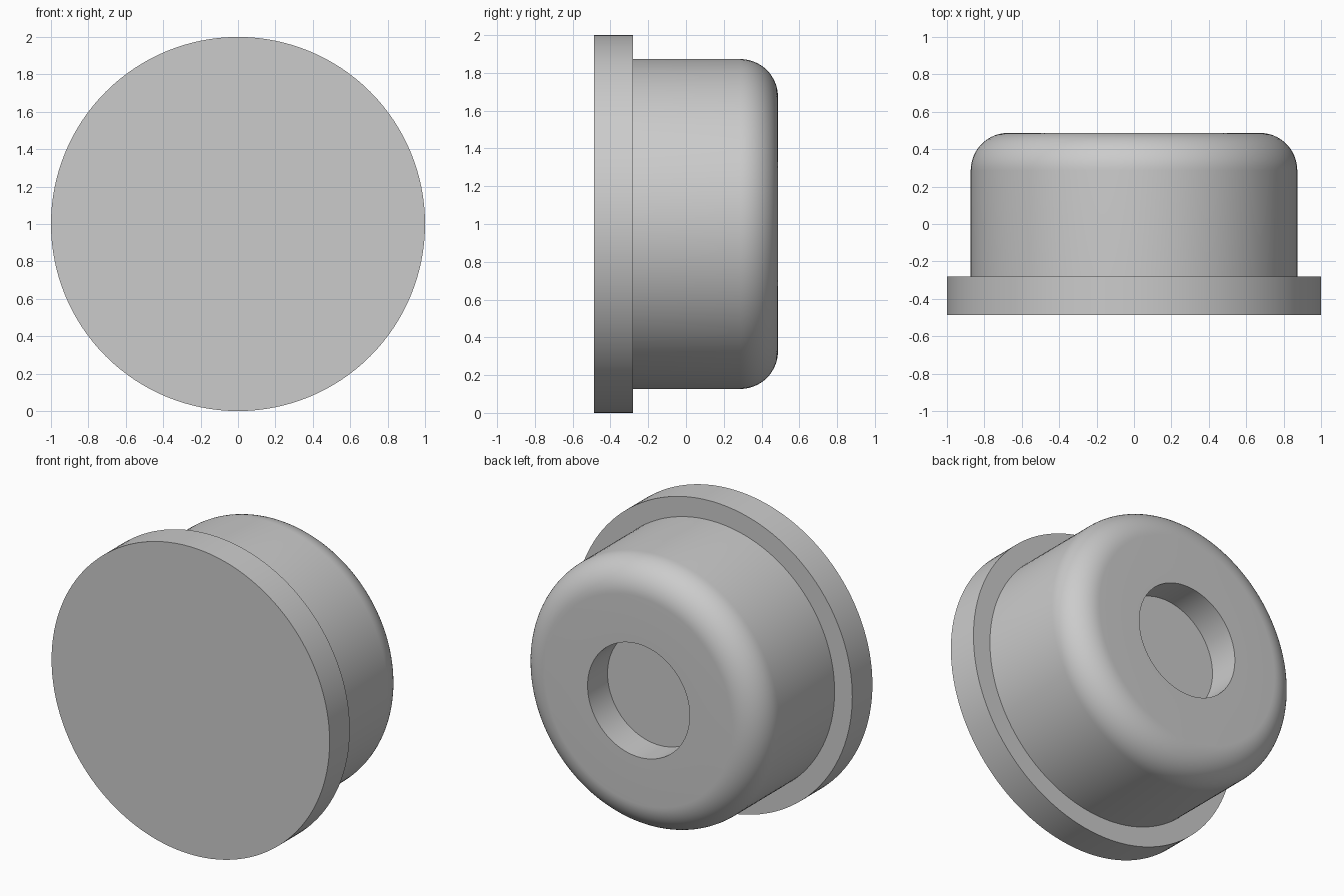
import bpy, bmesh
from math import sin, cos, pi, radians
from mathutils import Matrix, Vector

cube = bpy.data.objects.get("Cube")
if cube:
    bpy.data.objects.remove(cube, do_unlink=True)

SEGMENTS = 128
FRONT, STEP, BACK = -0.487, -0.28, 0.487
FLANGE_R, BODY_R, HOLE_R = 1.0, 0.873, 0.367
FILLET, HOLE_DEPTH = 0.2, 0.205

grey = bpy.data.materials.new("plain grey")
grey.use_nodes = True
colour = (0.6, 0.6, 0.6, 1)
grey.diffuse_color = colour
grey.node_tree.nodes["Principled BSDF"].inputs["Base Color"].default_value = colour

# Half section as (radius, y): flange, step, body, rounded rim, blind hole
profile = [(0, FRONT), (FLANGE_R, FRONT), (FLANGE_R, STEP), (BODY_R, STEP)]
for i in range(17):
    a = i / 16 * pi / 2
    profile.append((BODY_R - FILLET + FILLET * cos(a), BACK - FILLET + FILLET * sin(a)))
profile += [(HOLE_R, BACK), (HOLE_R, BACK - HOLE_DEPTH), (0, BACK - HOLE_DEPTH)]

# Spin the section about the y axis
bm = bmesh.new()
verts = [bm.verts.new((r, y, 0)) for r, y in profile]
edges = [bm.edges.new(pair) for pair in zip(verts, verts[1:])]
bmesh.ops.spin(bm, geom=verts + edges, cent=(0, 0, 0), axis=(0, 1, 0),
               angle=2 * pi, steps=SEGMENTS, use_merge=True)
bmesh.ops.remove_doubles(bm, verts=bm.verts, dist=0.0001)
bmesh.ops.recalc_face_normals(bm, faces=bm.faces)
bmesh.ops.translate(bm, verts=bm.verts, vec=(0, 0, 1))

mesh = bpy.data.meshes.new("flanged_plug")
bm.to_mesh(mesh)
bm.free()
mesh.materials.append(grey)
plug = bpy.data.objects.new("flanged_plug", mesh)
bpy.context.collection.objects.link(plug)

bpy.context.view_layer.objects.active = plug
plug.select_set(True)
bpy.ops.object.shade_smooth_by_angle(angle=radians(30))
